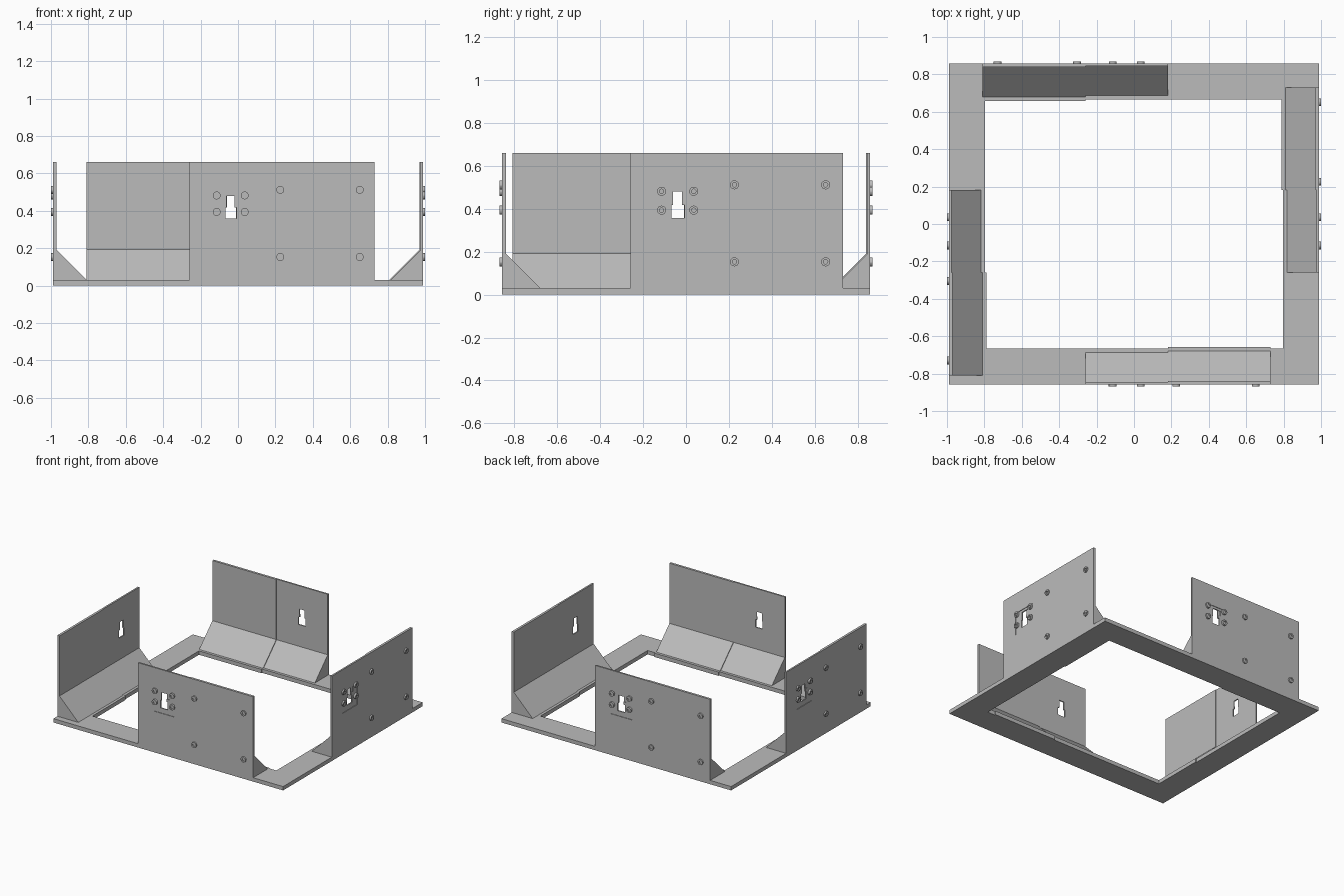
import bpy, bmesh
from math import pi
from mathutils import Matrix, Vector

if "Cube" in bpy.data.objects:
    bpy.data.objects.remove(bpy.data.objects["Cube"])

grey = bpy.data.materials.new("plain grey")
grey.use_nodes = True
colour = (0.5, 0.5, 0.5, 1)
grey.diffuse_color = colour
grey.node_tree.nodes["Principled BSDF"].inputs["Base Color"].default_value = colour

HALF_X, HALF_Y = 0.989, 0.858      # outer half sizes of the frame
BAND, BASE, TOP = 0.193, 0.03, 0.66
START, SEAM, END = -0.22, 0.22, 0.77   # wall extents measured from its opening


def add_object(name, mesh, matrix=Matrix()):
    obj = bpy.data.objects.new(name, mesh)
    obj.matrix_world = matrix
    bpy.context.collection.objects.link(obj)
    return obj


def finish(name, bm):
    bmesh.ops.recalc_face_normals(bm, faces=bm.faces)
    mesh = bpy.data.meshes.new(name)
    bm.to_mesh(mesh)
    bm.free()
    mesh.materials.append(grey)
    return mesh


def prism(name, points, step):
    """Extrude a flat outline along a vector."""
    bm = bmesh.new()
    face = bm.faces.new([bm.verts.new(p) for p in points])
    out = bmesh.ops.extrude_face_region(bm, geom=[face])
    moved = [g for g in out["geom"] if isinstance(g, bmesh.types.BMVert)]
    bmesh.ops.translate(bm, verts=moved, vec=step)
    return finish(name, bm)


def box(name, u0, u1, d0, d1, z0, z1):
    return prism(name, [(u0, d0, z0), (u1, d0, z0), (u1, d0, z1), (u0, d0, z1)],
                 (0, d1 - d0, 0))


def bracket(name, u0, u1, thick, foot):
    """Upright plate with a solid sloping foot."""
    outline = [(0, BASE), (foot, BASE), (thick, BASE + foot - thick),
               (thick, TOP), (0, TOP)]
    return prism(name, [(u0, d, z) for d, z in outline], (u1 - u0, 0, 0))


def cut(obj, cutters):
    """Subtract each cutter mesh, then discard it."""
    bpy.context.view_layer.objects.active = obj
    for mesh in cutters:
        tool = add_object("cutter", mesh)
        tool.hide_render = True
        mod = obj.modifiers.new("cut", "BOOLEAN")
        mod.operation = "DIFFERENCE"
        mod.solver = "EXACT"
        mod.object = tool
        bpy.ops.object.modifier_apply(modifier=mod.name)
        bpy.data.objects.remove(tool)


def fastener():
    """Round boss with a sunken centre, facing outward along -y."""
    bm = bmesh.new()
    bmesh.ops.create_cone(bm, cap_ends=True, segments=20, radius1=0.021,
                          radius2=0.021, depth=0.016)
    bmesh.ops.rotate(bm, verts=bm.verts, matrix=Matrix.Rotation(pi / 2, 3, "X"))
    bmesh.ops.translate(bm, verts=bm.verts, vec=(0, -0.003, 0))
    cap = min(bm.faces, key=lambda f: f.calc_center_median().y)
    bmesh.ops.inset_region(bm, faces=[cap], thickness=0.011)
    out = bmesh.ops.extrude_face_region(bm, geom=[cap])
    moved = [g for g in out["geom"] if isinstance(g, bmesh.types.BMVert)]
    bmesh.ops.translate(bm, verts=moved, vec=(0, 0.007, 0))
    bmesh.ops.delete(bm, geom=[cap], context="FACES_ONLY")
    return finish("fastener", bm)


# Base frame
rim = []
bm = bmesh.new()
for inset in (0, BAND):
    x, y = HALF_X - inset, HALF_Y - inset
    rim.append([bm.verts.new((sx * x, sy * y, 0))
                for sx, sy in ((-1, -1), (1, -1), (1, 1), (-1, 1))])
for i in range(4):
    j = (i + 1) % 4
    bm.faces.new([rim[0][i], rim[0][j], rim[1][j], rim[1][i]])
out = bmesh.ops.extrude_face_region(bm, geom=bm.faces[:])
bmesh.ops.translate(bm, vec=(0, 0, BASE),
                    verts=[g for g in out["geom"] if isinstance(g, bmesh.types.BMVert)])
add_object("base_frame", finish("base_frame", bm))

# Wall halves: one with the keyed opening, one plain and slightly thicker
first = add_object("opening_panel", bracket("opening_panel", START, SEAM, 0.013, 0.172))
cut(first, [
    box("recess", -0.09, 0.095, -0.01, 0.004, 0.32, 0.498),
    box("notch", 0.0, 0.045, -0.01, 0.008, 0.44, 0.48),
    box("upper_slot", -0.022, 0.021, -0.05, 0.05, 0.39, 0.48),
    box("lower_slot", -0.029, 0.032, -0.05, 0.05, 0.358, 0.418),
])
panel_mesh = first.data
bpy.data.objects.remove(first)
plain_mesh = bracket("plain_panel", SEAM, END, 0.018, 0.18)
lip_mesh = box("inner_lip", SEAM, END, BAND, BAND + 0.008, 0, BASE)
bolt_mesh = fastener()
bolts = [(u, z) for u in (-0.075, 0.075) for z in (0.394, 0.482)]
bolts += [(u, z) for u in (0.265, 0.69) for z in (0.153, 0.512)]

# Repeat the wall on all four sides
centre = Vector((-0.039, -0.039, 0))
for k, side in enumerate(("front", "left", "back", "right")):
    turn = Matrix.Rotation(k * pi / 2, 4, "Z")
    along, inward = turn @ Vector((1, 0, 0)), turn @ Vector((0, 1, 0))
    reach = HALF_X if k % 2 else HALF_Y
    place = Matrix.Translation(along * along.dot(centre) - inward * reach) @ turn
    add_object(side + "_opening_panel", panel_mesh, place)
    add_object(side + "_plain_panel", plain_mesh, place)
    add_object(side + "_inner_lip", lip_mesh, place)
    for n, (u, z) in enumerate(bolts, 1):
        add_object(f"{side}_fastener_{n}", bolt_mesh,
                   place @ Matrix.Translation((u, 0, z)))
